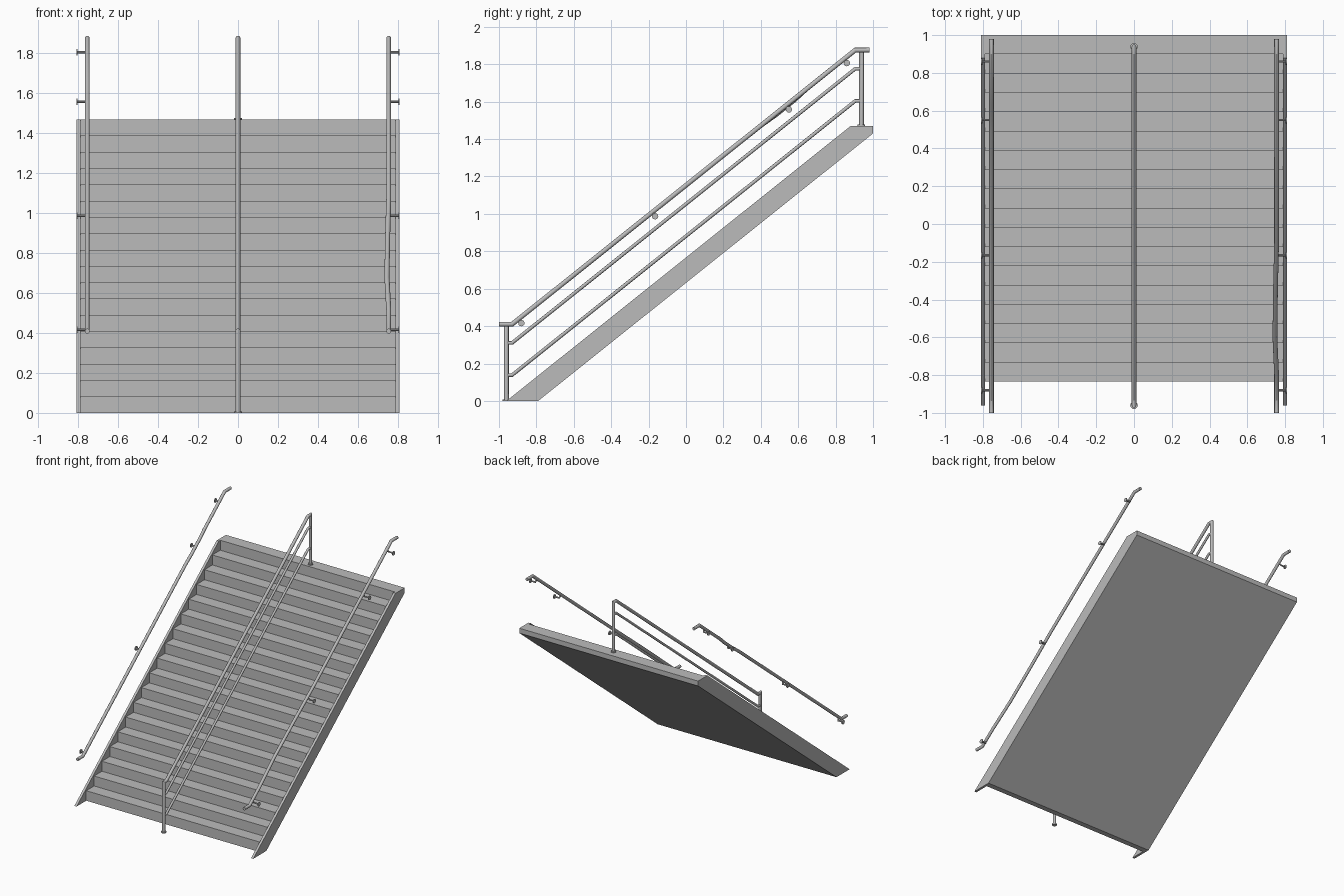
import bpy, bmesh, math
from mathutils import Vector

cube = bpy.data.objects.get("Cube")
if cube:
    bpy.data.objects.remove(cube, do_unlink=True)


def make_material(name, value):
    m = bpy.data.materials.new(name)
    m.use_nodes = True
    col = (value, value, value, 1)
    m.diffuse_color = col
    m.node_tree.nodes["Principled BSDF"].inputs["Base Color"].default_value = col
    return m


grey = make_material("concrete and steel grey", 0.5)


def finish(name, bm, smooth=False):
    bmesh.ops.recalc_face_normals(bm, faces=bm.faces)
    me = bpy.data.meshes.new(name)
    bm.to_mesh(me)
    bm.free()
    me.materials.append(grey)
    ob = bpy.data.objects.new(name, me)
    bpy.context.collection.objects.link(ob)
    if smooth:
        bpy.ops.object.select_all(action='DESELECT')
        ob.select_set(True)
        bpy.context.view_layer.objects.active = ob
        bpy.ops.object.shade_smooth_by_angle(angle=math.radians(35))
    return ob


def extrude_profile(name, profile, x0, x1):
    """Solid from a (y, z) outline, running from x0 to x1."""
    bm = bmesh.new()
    face = bm.faces.new([bm.verts.new((x0, y, z)) for y, z in profile])
    ext = bmesh.ops.extrude_face_region(bm, geom=[face])
    verts = [g for g in ext["geom"] if isinstance(g, bmesh.types.BMVert)]
    bmesh.ops.translate(bm, verts=verts, vec=(x1 - x0, 0, 0))
    return finish(name, bm)


def add_tube(bm, path, r, sides=12):
    """Mitred round tube along a path lying close to a y-z plane."""
    pts = [Vector(p) for p in path]
    rings = []
    for i, p in enumerate(pts):
        d_in = (p - pts[max(i - 1, 0)]).normalized() if i else None
        d_out = (pts[i + 1] - p).normalized() if i < len(pts) - 1 else d_in
        d_in = d_in or d_out
        tangent = (d_in + d_out).normalized()
        across = Vector((0, -tangent.z, tangent.y)).normalized()
        stretch = 1 / max(tangent.dot(d_in), 0.5)
        ring = []
        for k in range(sides):
            a = 2 * math.pi * k / sides
            offset = Vector((math.sin(a), 0, 0)) + across * math.cos(a) * stretch
            ring.append(bm.verts.new(p + offset * r))
        rings.append(ring)
    for a, b in zip(rings, rings[1:]):
        for k in range(sides):
            n = (k + 1) % sides
            bm.faces.new((a[k], a[n], b[n], b[k]))
    bm.faces.new(rings[0])
    bm.faces.new(rings[-1])


def add_rod(bm, start, end, r, sides=12):
    """Straight cylinder between two points."""
    a, b = Vector(start), Vector(end)
    turn = (b - a).to_track_quat('Z', 'Y').to_matrix().to_4x4()
    turn.translation = (a + b) / 2
    bmesh.ops.create_cone(bm, cap_ends=True, segments=sides, radius1=r,
                          radius2=r, depth=(b - a).length, matrix=turn)


# Stair flight: stepped top, flat sloping underside
STEPS, RISE, RUN = 18, 1.47 / 18, 0.102
FRONT, INNER, OUTER = -0.835, 0.79, 0.81
outline = [(-0.79, 0)]
for i in range(STEPS):
    y = FRONT + i * RUN
    outline += [(y, i * RISE), (y, (i + 1) * RISE)]
outline += [(1, 1.47), (1, 1.43)]
extrude_profile("stair_flight", outline, -INNER, INNER)

# Side stringers
stringer = [(-0.96, 0), (-0.79, 0), (1, 1.43), (1, 1.47), (0.88, 1.47)]
for side, s in (("left", 1), ("right", -1)):
    extrude_profile(side + "_stringer", stringer, s * INNER, s * OUTER)

# Shared rail slope
LOW_Y, HIGH_Y, LOW_Z, HIGH_Z = -0.93, 0.905, 0.41, 1.876
SLOPE = (HIGH_Z - LOW_Z) / (HIGH_Y - LOW_Y)
RAIL_X, RAIL_R = 0.755, 0.0125


def rail_z(y):
    return LOW_Z + (y - LOW_Y) * SLOPE


# Wall handrails, each slightly bent: (y, sideways shift, vertical shift)
bends = {"left": [(-0.8, 0, 0), (-0.6, -0.009, 0), (-0.35, -0.006, 0), (-0.1, 0, 0)],
         "right": [(0.4, 0, 0), (0.48, 0, -0.007), (0.58, 0, -0.007), (0.64, 0, 0)]}
for side, s in (("left", 1), ("right", -1)):
    x = s * RAIL_X
    path = [(x, -1, LOW_Z), (x, LOW_Y, LOW_Z)]
    path += [(x + dx, y, rail_z(y) + dz) for y, dx, dz in bends[side]]
    path += [(x, HIGH_Y, HIGH_Z), (x, 0.98, HIGH_Z)]
    bm = bmesh.new()
    add_tube(bm, path, RAIL_R)
    finish(side + "_handrail", bm, True)

    # Wall brackets: stem under the rail, arm, round wall plate
    bm = bmesh.new()
    for y in (-0.88, -0.165, 0.55, 0.86):
        z = rail_z(y) - 0.034
        add_rod(bm, (x, y - 0.012, rail_z(y) - 0.01), (x + s * 0.008, y, z), 0.006, 8)
        add_rod(bm, (x + s * 0.004, y, z), (s * 0.804, y, z), 0.006, 8)
        add_rod(bm, (s * 0.803, y, z), (s * OUTER, y, z), 0.017)
    finish(side + "_wall_brackets", bm, True)

# Centre railing: posts and top rail as one bent tube
POST_LOW, POST_HIGH = -0.96, 0.938
bm = bmesh.new()
add_tube(bm, [(0, POST_LOW, 0), (0, POST_LOW, LOW_Z), (0, LOW_Y, LOW_Z),
              (0, HIGH_Y, HIGH_Z), (0, POST_HIGH, HIGH_Z), (0, POST_HIGH, 1.47)], RAIL_R)
finish("centre_railing_frame", bm, True)

# Centre railing: two thinner rails below
for name, drop in (("centre_middle_rail", 0.1), ("centre_lower_rail", 0.272)):
    bm = bmesh.new()
    add_tube(bm, [(0, POST_LOW, LOW_Z - drop), (0, LOW_Y, LOW_Z - drop),
                  (0, HIGH_Y, HIGH_Z - drop), (0, POST_HIGH, HIGH_Z - drop)], 0.0095)
    finish(name, bm, True)

# Post foot plates
for name, y, z in (("lower_post_foot", POST_LOW, 0), ("upper_post_foot", POST_HIGH, 1.47)):
    bm = bmesh.new()
    add_rod(bm, (0, y, z), (0, y, z + 0.008), 0.02)
    finish(name, bm, True)
